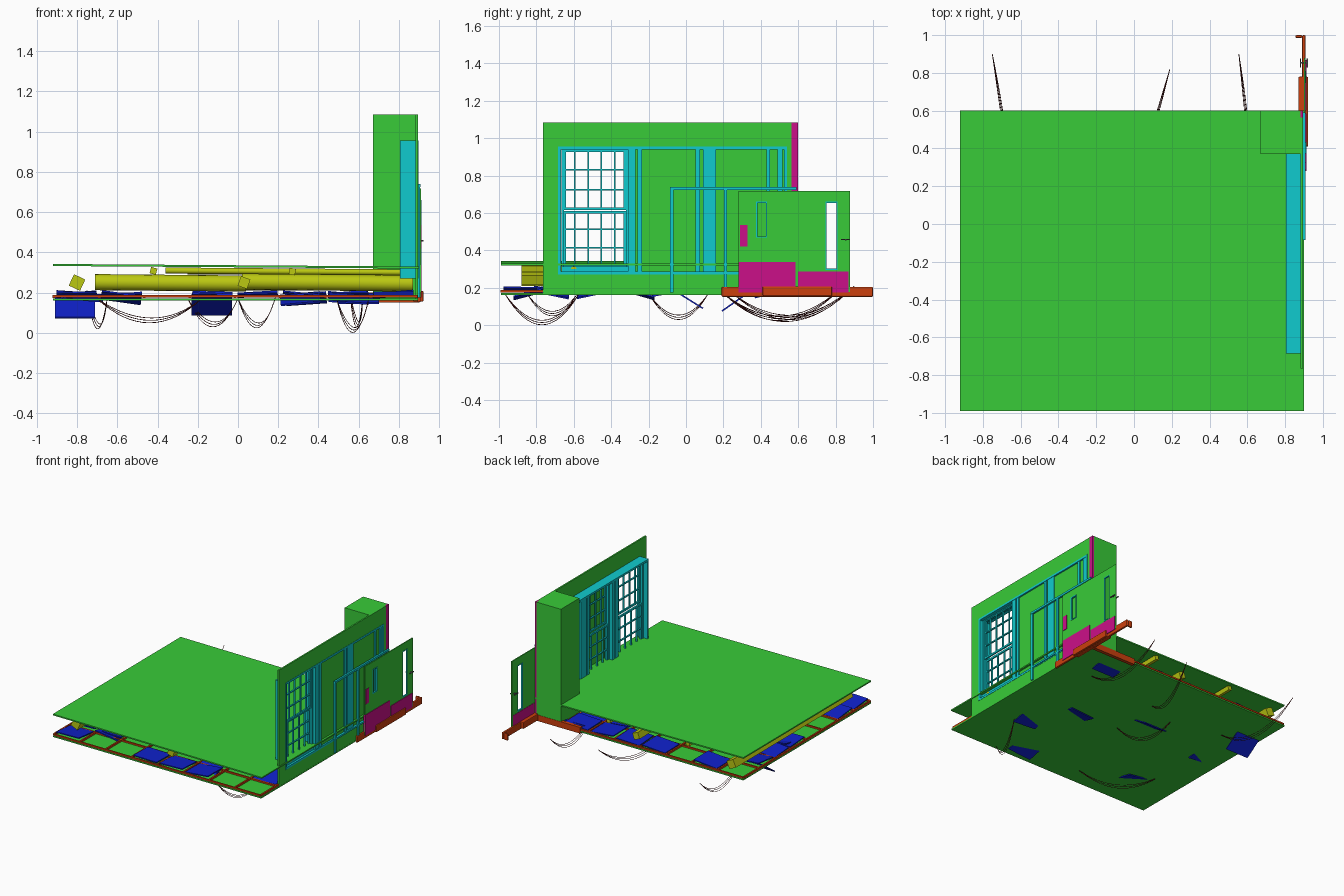
import bpy, bmesh, math, random
from mathutils import Matrix, Vector, Euler

if "Cube" in bpy.data.objects:
    bpy.data.objects.remove(bpy.data.objects["Cube"])

random.seed(4)


def mat(name, rgb):
    m = bpy.data.materials.new(name)
    m.diffuse_color = (*rgb, 1)
    m.use_nodes = True
    m.node_tree.nodes["Principled BSDF"].inputs["Base Color"].default_value = m.diffuse_color
    return m


GREEN = mat("green", (0.04, 0.6, 0.04))
CYAN = mat("cyan", (0.005, 0.6, 0.62))
PINK = mat("magenta", (0.6, 0.005, 0.25))
ORANGE = mat("orange", (0.6, 0.05, 0.004))
YELLOW = mat("yellow", (0.5, 0.58, 0.006))
BLUE = mat("blue", (0.005, 0.015, 0.6))
WIRE = mat("dark_red", (0.1, 0.01, 0.01))


def boxes(name, material, *bounds):
    """One object from boxes given as x0,x1,y0,y1,z0,z1."""
    bm = bmesh.new()
    for x0, x1, y0, y1, z0, z1 in bounds:
        m = Matrix.Translation(((x0 + x1) / 2, (y0 + y1) / 2, (z0 + z1) / 2))
        m = m @ Matrix.Diagonal((x1 - x0, y1 - y0, z1 - z0, 1))
        bmesh.ops.create_cube(bm, size=1, matrix=m)
    return finish(name, bm, material)


def finish(name, bm, material):
    me = bpy.data.meshes.new(name)
    bm.to_mesh(me)
    bm.free()
    ob = bpy.data.objects.new(name, me)
    me.materials.append(material)
    bpy.context.collection.objects.link(ob)
    return ob


def tilted_box(name, material, loc, size, rot):
    bm = bmesh.new()
    m = Matrix.Translation(loc) @ Euler([math.radians(a) for a in rot]).to_matrix().to_4x4()
    bmesh.ops.create_cube(bm, size=1, matrix=m @ Matrix.Diagonal((*size, 1)))
    return finish(name, bm, material)


def pipe(name, material, a, b, r, sides=16):
    a, b = Vector(a), Vector(b)
    d = b - a
    bm = bmesh.new()
    m = Matrix.Translation((a + b) / 2) @ d.to_track_quat('Z', 'Y').to_matrix().to_4x4()
    bmesh.ops.create_cone(bm, cap_ends=True, segments=sides, radius1=r, radius2=r,
                          depth=d.length, matrix=m)
    ob = finish(name, bm, material)
    for p in ob.data.polygons:
        p.use_smooth = len(p.vertices) == 4
    return ob


def ring(x0, x1, y0, y1, z0, z1, w):
    """Four bars framing a rectangle in the y-z plane."""
    return [(x0, x1, y0, y0 + w, z0, z1), (x0, x1, y1 - w, y1, z0, z1),
            (x0, x1, y0 + w, y1 - w, z0, z0 + w), (x0, x1, y0 + w, y1 - w, z1 - w, z1)]


def plate(name, material, x0, x1, y0, y1, z0, z1, holes):
    """Upright plate with holes (y0,y1,z0,z1), holes listed by rising y."""
    parts, y = [], y0
    for a, b, c, d in holes:
        parts += [(x0, x1, y, a, z0, z1), (x0, x1, a, b, z0, c), (x0, x1, a, b, d, z1)]
        y = b
    return boxes(name, material, *parts, (x0, x1, y, y1, z0, z1))


# floor slabs
tilted_box("upper_slab", GREEN, (-0.01, -0.195, 0.331), (1.82, 1.59, 0.01), (0, 0.4, 0))
boxes("lower_slab", GREEN, (-0.92, 0.895, -0.99, 0.6, 0.162, 0.172))

# suspended ceiling grid
nx, ny = 8, 8
xs = [-0.915 + i * 1.8 / nx for i in range(nx + 1)]
ys = [-0.985 + j * 1.58 / ny for j in range(ny + 1)]
boxes("ceiling_grid", ORANGE,
      *[(x - .006, x + .006, ys[0], ys[-1], .174, .188) for x in xs],
      *[(xs[0], xs[-1], y - .006, y + .006, .175, .187) for y in ys])

# loose tiles resting in the grid
for i in range(nx):
    for j in range(ny):
        edge = i == 0 or j in (0, ny - 1)
        if i >= 6 and j == 0 or random.random() > (0.8 if edge else 0.3):
            continue
        tilted_box("ceiling_tile", BLUE, ((xs[i] + xs[i + 1]) / 2, (ys[j] + ys[j + 1]) / 2, 0.192),
                   (0.2, 0.18, 0.008), (random.uniform(-7, 7), random.uniform(-6, 6), 0))
# fallen tiles poking through the lower slab
for x, y, z, rx, ry in [(-.81, .27, .13, 35, 0), (-.13, .01, .14, -32, 0), (.55, -.49, .17, 12, 4),
                        (.34, -.26, .17, -16, -4), (.6, .46, .17, 14, 0), (-.77, -.09, .18, 10, 5),
                        (-.58, -.72, .175, -12, 8), (.31, -.83, .17, 15, -5)]:
    tilted_box("fallen_tile", BLUE, (x, y, z), (0.2, 0.19, 0.008), (rx, ry, 0))

# ducts between the slabs
pipe("main_duct", YELLOW, (-0.71, -0.45, 0.252), (0.04, -0.45, 0.245), 0.04)
pipe("main_duct_end", YELLOW, (0.02, -0.45, 0.255), (0.87, -0.45, 0.245), 0.04)
pipe("rear_duct", YELLOW, (-0.7, 0.1, 0.25), (0.86, 0.1, 0.245), 0.036)
pipe("upper_pipe", YELLOW, (-0.36, -0.6, 0.31), (0.88, -0.6, 0.3), 0.015)
pipe("upper_pipe_rear", YELLOW, (-0.25, 0.3, 0.306), (0.66, 0.3, 0.3), 0.015)
for x, z, s, rot in [(-.8, .25, .062, 25), (-.42, .308, .032, 15), (.27, .305, .032, 12), (.03, .25, .05, 20)]:
    tilted_box("cross_duct", YELLOW, (x, -0.15, z), (s, 1.46, s), (0, rot, 0))

# hanging wires, three strands each
def wire(a, b, low):
    a, b = Vector(a), Vector(b)
    cu = bpy.data.curves.new("hanging_wire", 'CURVE')
    cu.dimensions = '3D'
    cu.bevel_depth = 0.0018
    cu.bevel_resolution = 0
    for k in range(3):
        sp = cu.splines.new('POLY')
        sp.points.add(16)
        sag = (a.z + b.z) / 2 - low - 0.012 * k
        for i, p in enumerate(sp.points):
            t = i / 16
            q = a.lerp(b, t)
            q.z -= sag * 4 * t * (1 - t)
            q.x += 0.006 * k * math.sin(math.pi * t)
            p.co = (*q, 1)
    cu.materials.append(WIRE)
    bpy.context.collection.objects.link(bpy.data.objects.new("hanging_wire", cu))


for a, b, low in [((.65, -.57, .17), (.49, -.97, .17), .002), ((0, -.2, .17), (-.25, .12, .17), .03),
                  ((-.18, -.85, .17), (-.7, -.58, .17), .05), ((.62, .25, .17), (.555, .9, .21), .03),
                  ((.0, .2, .17), (.19, .82, .19), .025), ((-.65, .2, .17), (-.75, .9, .21), .02)]:
    wire(a, b, low)

# main wall, corner column and corner strip
plate("main_wall", GREEN, 0.882, 0.894, -0.765, 0.565, 0.162, 1.085, [(-.68, .54, .275, .95)])
boxes("corner_column", GREEN, (0.67, 0.882, 0.37, 0.6, 0.17, 1.085))
boxes("corner_strip", PINK, (0.882, 0.895, 0.565, 0.6, 0.165, 1.085))

# deep window casing with posts
boxes("window_casing", CYAN, *ring(0.805, 0.896, -0.685, 0.54, 0.27, 0.955, 0.016),
      *[(.805, .893, a, b, .28, .95) for a, b in
        [(-.31, -.27), (-.26, -.235), (.05, .075), (.09, .16), (.43, .448), (.49, .515)]])
boxes("bay_boards", GREEN, (.876, .884, -.27, .09, .286, .94), (.876, .884, .16, .53, .286, .94))


def sash_window(name, y0, y1, cols, x):
    """Two stacked sashes with glazing bars."""
    parts = ring(x - .014, x + .02, y0, y1, .285, .945, .012)
    for k, (z0, z1) in enumerate([(.315, .61), (.615, .94)]):
        xa = x - 0.01 + .014 * k
        xb = xa + .012
        parts += ring(xa, xb, y0 + .01, y1 - .01, z0, z1, .014)
        parts += [(xa, xb, y0 + (y1 - y0) * c / cols - .004, y0 + (y1 - y0) * c / cols + .004, z0, z1)
                  for c in range(1, cols)]
        parts += [(xa, xb, y0, y1, z0 + (z1 - z0) * r / 3 - .004, z0 + (z1 - z0) * r / 3 + .004)
                  for r in (1, 2)]
    return boxes(name, CYAN, *parts, (x - .02, x + .03, y0, y1, .28, .315))


sash_window("front_window", -.665, -.31, 5, .85)
sash_window("middle_window", -.235, .05, 4, .845)
sash_window("rear_window", .16, .43, 4, .845)

# outer door frame
boxes("door_frame", CYAN, (.893, .905, -.085, -.068, .175, .74), (.893, .905, .202, .22, .175, .74),
      (.893, .907, -.085, .59, .724, .74), (.893, .903, -.085, .28, .275, .288))

# outer panel with two openings, trims and plates
plate("outer_panel", GREEN, .901, .909, .28, .878, .178, .718,
      [(.378, .43, .472, .655), (.75, .806, .3, .656)])
boxes("panel_window_trims", CYAN, *ring(.899, .912, .374, .434, .468, .66, .007),
      *ring(.899, .911, .746, .81, .296, .66, .006))
boxes("kick_plates", PINK, (.899, .913, .28, .585, .176, .337), (.899, .913, .6, .868, .176, .288),
      (.899, .913, .288, .328, .42, .535))

# door pull on both faces
boxes("door_handle", mat("dark_grey", (.1, .1, .1)), (.88, .922, .85, .858, .454, .462),
      (.914, .922, .828, .875, .455, .461), (.878, .885, .828, .875, .455, .461))

# sill rail along the panel, hooked end and base beam
pipes = boxes("sill_rail", ORANGE, (.89, .908, .19, 1.0, .152, .205), (.855, .89, .985, 1.0, .152, .205),
              (.87, .922, .41, .78, .155, .208))
bev = pipes.modifiers.new("rounded", 'BEVEL')
bev.width = 0.006
bev.segments = 2
boxes("base_beam", ORANGE, (.5, .9, .575, .602, .152, .2))
